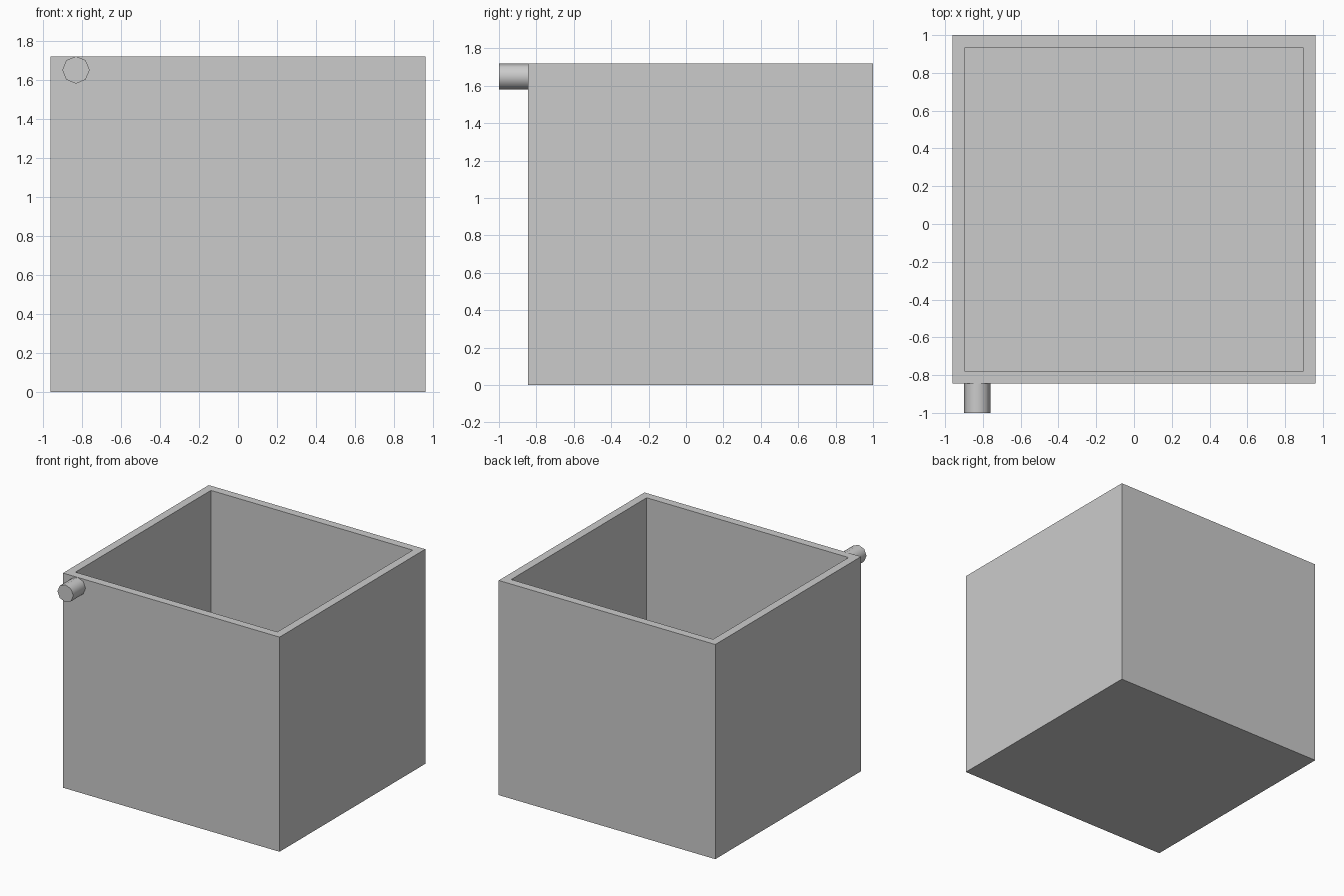
import bpy
import bmesh
import math
from mathutils import Matrix, Vector

cube = bpy.data.objects.get("Cube")
if cube:
    bpy.data.objects.remove(cube, do_unlink=True)

grey = bpy.data.materials.new("plain grey")
grey.use_nodes = True
colour = (0.6, 0.6, 0.6, 1)
grey.diffuse_color = colour
grey.node_tree.nodes["Principled BSDF"].inputs["Base Color"].default_value = colour

HALF_WIDTH, FRONT, BACK, HEIGHT = 0.96, -0.845, 1.0, 1.72
WALL = 0.092


def add_object(name, bm):
    bmesh.ops.recalc_face_normals(bm, faces=bm.faces)
    mesh = bpy.data.meshes.new(name)
    bm.to_mesh(mesh)
    bm.free()
    mesh.materials.append(grey)
    obj = bpy.data.objects.new(name, mesh)
    bpy.context.collection.objects.link(obj)
    return obj


# Open box: inset the top face for the rim, then sink it to form the cavity
bm = bmesh.new()
size = Vector((2 * HALF_WIDTH, BACK - FRONT, HEIGHT))
centre = Vector((0, (FRONT + BACK) / 2, HEIGHT / 2))
bmesh.ops.create_cube(bm, size=1, matrix=Matrix.LocRotScale(centre, None, size))
bm.normal_update()
top = max(bm.faces, key=lambda f: f.calc_center_median().z)
bmesh.ops.inset_region(bm, faces=[top], thickness=WALL)
sunk = bmesh.ops.extrude_discrete_faces(bm, faces=[top])["faces"][0]
bmesh.ops.translate(bm, verts=sunk.verts, vec=(0, 0, WALL - HEIGHT))
add_object("open_box", bm)

# Eight-sided peg at the upper corner of the front
bm = bmesh.new()
length = FRONT + 1
place = Matrix.Translation((-0.83, FRONT - length / 2, 1.65)) @ Matrix.Rotation(math.pi / 2, 4, "X")
bmesh.ops.create_cone(bm, cap_ends=True, segments=8, radius1=0.07, radius2=0.07,
                      depth=length, matrix=place)
peg = add_object("front_peg", bm)
bpy.ops.object.select_all(action="DESELECT")
peg.select_set(True)
bpy.context.view_layer.objects.active = peg
bpy.ops.object.shade_smooth_by_angle(angle=math.radians(50))
